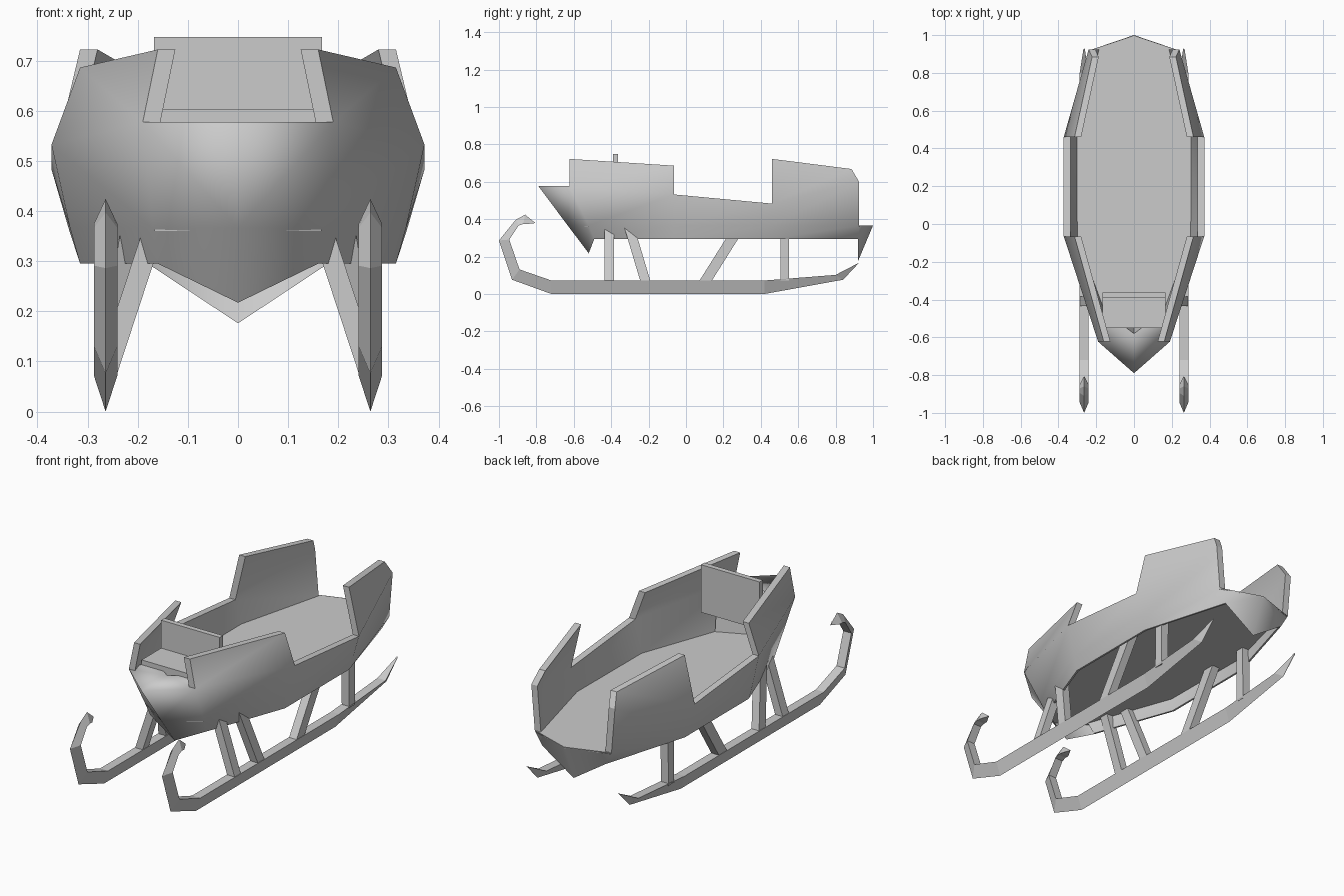
import bpy, bmesh
from mathutils import Vector

cube = bpy.data.objects.get("Cube")
if cube:
    bpy.data.objects.remove(cube, do_unlink=True)

grey = bpy.data.materials.new("plain_grey")
grey.use_nodes = True
grey.diffuse_color = (0.6, 0.6, 0.6, 1)
grey.node_tree.nodes["Principled BSDF"].inputs["Base Color"].default_value = (0.6, 0.6, 0.6, 1)


def finish(name, bm, mirror=False):
    mesh = bpy.data.meshes.new(name)
    bm.to_mesh(mesh)
    bm.free()
    mesh.materials.append(grey)
    obj = bpy.data.objects.new(name, mesh)
    bpy.context.collection.objects.link(obj)
    if mirror:
        obj.modifiers.new("both_sides", 'MIRROR')
    return obj


def loft(name, rings, mirror=False):
    """Skin a closed solid through rings that have equal point counts."""
    bm = bmesh.new()
    rows = [[bm.verts.new(p) for p in ring] for ring in rings]
    for a, b in zip(rows, rows[1:]):
        for k in range(len(a)):
            n = (k + 1) % len(a)
            bm.faces.new((a[k], a[n], b[n], b[k]))
    bm.faces.new(rows[0])
    bm.faces.new(rows[-1])
    bmesh.ops.recalc_face_normals(bm, faces=bm.faces)
    return finish(name, bm, mirror)


def block(name, x, y0, y1, z0, z1):
    return loft(name, [[(-x, y0, z), (x, y0, z), (x, y1, z), (-x, y1, z)] for z in (z0, z1)])


# Hull columns from bow to stern: bottom, floor line, waist, rim
columns = [
    [(0, -.52, .217), (0, -.632, .366), (0, -.79, .577)],
    [(.16, -.49, .295), (.17, -.52, .366), (.19, -.623, .577), (.16, -.623, .722)],
    [(.315, -.065, .295), (.335, -.065, .366), (.372, -.065, .532), (.315, -.065, .686)],
    [(.315, .46, .295), (.338, .46, .366), (.372, .46, .483), (.315, .46, .722)],
    [(.18, .92, .295), (.22, .925, .366), (.24, .925, .60), (.222, .885, .668)],
    [(0, .92, .176), (0, 1.0, .366)],
]
cells_high = [2, 3, 2, 3, 1]
thickness = [.01, .035, .035, .035]   # thin skirt below the floor

bm = bmesh.new()
grid = [[bm.verts.new(p) for p in col] for col in columns]
sides = []
for i, high in enumerate(cells_high):
    for r in range(high):
        f = bm.faces.new((grid[i][r], grid[i + 1][r], grid[i + 1][r + 1], grid[i][r + 1]))
        f.smooth = True
        if 0 < i < 4:
            sides.append(f)

# Inner skin and flat rim of the side walls
rim = [(l.vert, l.link_loop_next.vert) for f in sides for l in f.loops
       if len(l.edge.link_faces) == 1]
inner = {}
for col in grid[1:5]:
    for v, t in zip(col, thickness):
        inner[v] = bm.verts.new(v.co - Vector((t, 0, 0)))
for f in sides:
    bm.faces.new([inner[v] for v in reversed(f.verts)]).smooth = True
for a, b in rim:
    bm.faces.new((b, a, inner[a], inner[b]))

# Bow deck with a notched rear edge, and the wall below that edge
notch, corner = bm.verts.new((0, -.58, .577)), bm.verts.new((.15, -.47, .577))
bm.faces.new((grid[1][2], corner, notch, grid[0][2])).smooth = True
bm.faces.new((corner, bm.verts.new((.155, -.46, .366)), bm.verts.new((0, -.53, .366)), notch))
bm.normal_update()
for e in bm.edges:
    if len({f.smooth for f in e.link_faces}) > 1:
        e.smooth = False
finish("hull", bm, mirror=True)

# Thin floor spanning the hull, open underneath
floor_z = columns[1][1][2]
half = [(col[1][0] - .003, col[1][1]) for col in columns[1:5]]
plan = [(0, -.625)] + half + [(0, .998)] + [(-x, y) for x, y in reversed(half)]
loft("floor", [[(x, y, z) for x, y in plan] for z in (floor_z - .006, floor_z)])

# Driver's bench
block("bench_seat", .168, -.55, -.38, .55, .602)
block("bench_back", .168, -.39, -.363, .50, .747)

# Runners: V section with a keel below and a flat top, (y, z) pairs
rx, rw = .264, .0235
keel = [(.93, .172), (.84, .076), (.42, 0), (-.72, 0), (-.93, .076),
        (-1.0, .286), (-.91, .397), (-.86, .424), (-.805, .379)]
top = [(.925, .167), (.80, .102), (.42, .072), (-.72, .072), (-.89, .131),
       (-.945, .291), (-.895, .366), (-.87, .374), (-.85, .374)]
rings = []
for n, (k, t) in enumerate(zip(keel, top)):
    w = rw if n else .004
    rings.append([(rx, *k), (rx + w, *t), (rx - w, *t)])
loft("runners", rings, mirror=True)

# Struts up to the floor: foot y, head y, head x, half depth
struts = {
    "front_strut": (-.41, -.41, .168, .025),
    "leaning_front_strut": (-.218, -.305, .212, .027),
    "leaning_rear_strut": (.105, .289, .262, .033),
    "rear_strut": (.528, .528, .262, .024),
}
for name, (foot, head, hx, h) in struts.items():
    rings = []
    for x, y, z in ((rx, foot, .071), (hx, head, floor_z - .003)):
        w = rw - .002
        rings.append([(x - w, y - h, z), (x + w, y - h, z), (x + w, y + h, z), (x - w, y + h, z)])
    loft(name, rings, mirror=True)
